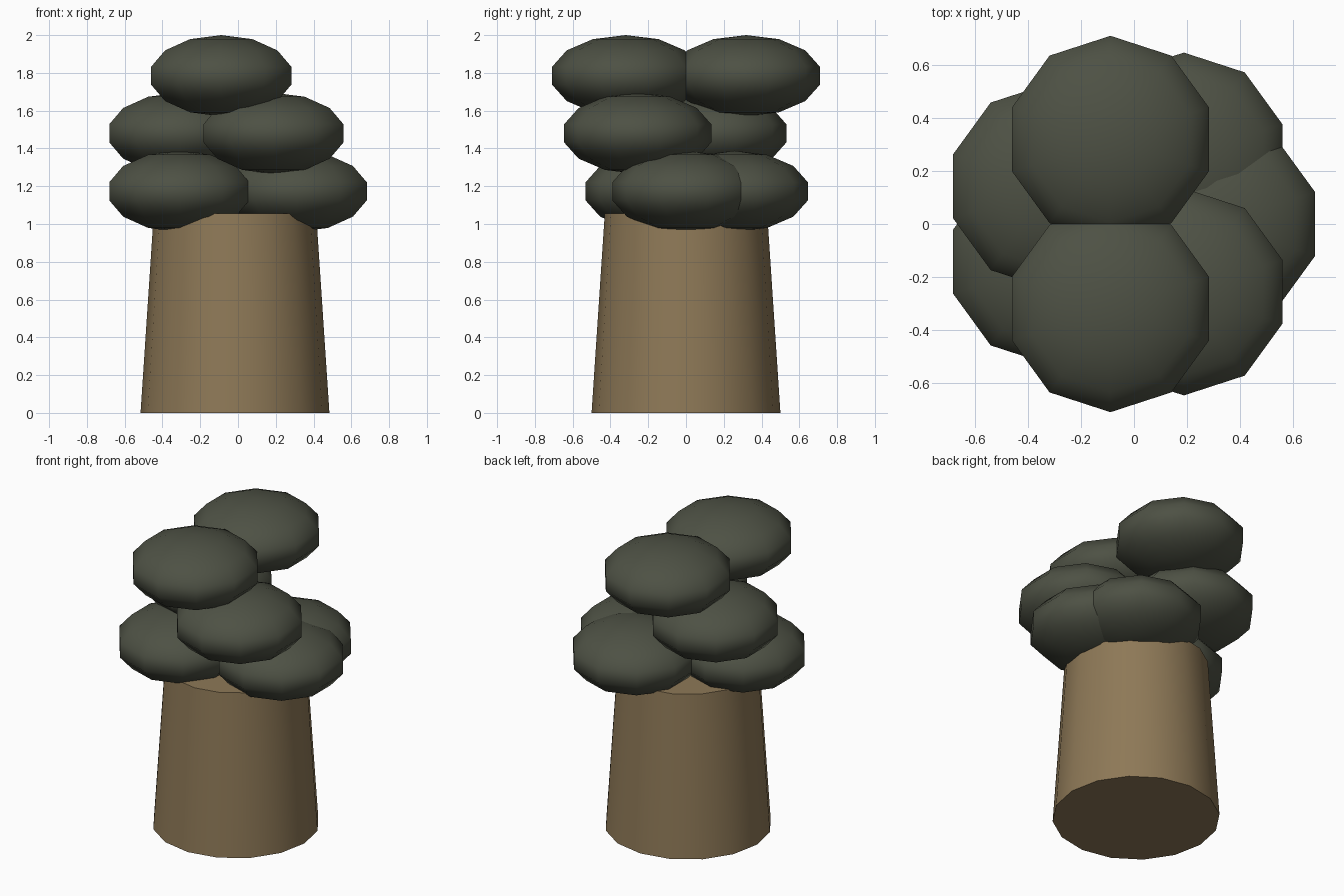
import bpy
import math

if "Cube" in bpy.data.objects:
    bpy.data.objects.remove(bpy.data.objects["Cube"])

CX = -0.016  # trunk axis offset


def material(name, color):
    mat = bpy.data.materials.new(name)
    mat.diffuse_color = (*color, 1.0)
    mat.use_nodes = True
    mat.node_tree.nodes["Principled BSDF"].inputs["Base Color"].default_value = mat.diffuse_color
    return mat


bark = material("bark", (0.27, 0.19, 0.095))
leaves = material("leaves", (0.075, 0.082, 0.058))

# Tapered trunk
bpy.ops.mesh.primitive_cone_add(vertices=16, radius1=0.5, radius2=0.43,
                                depth=1.056, location=(CX, 0, 0.528))
trunk = bpy.context.object
trunk.name = "trunk"
trunk.data.materials.append(bark)
bpy.ops.object.shade_smooth_by_angle(angle=math.radians(40))

# Seven flattened leaf clumps in a ring, at three heights
heights = [1.173, 1.173, 1.785, 1.48, 1.173, 1.785, 1.48]
for i, z in enumerate(heights):
    a = math.tau * i / len(heights)
    bpy.ops.mesh.primitive_uv_sphere_add(
        segments=10, ring_count=7, radius=1.0,
        location=(CX + 0.327 * math.cos(a), 0.327 * math.sin(a), z))
    clump = bpy.context.object
    clump.name = f"leaf_clump_{i + 1}"
    clump.scale = (0.4, 0.4, 0.215)
    clump.data.materials.append(leaves)
    bpy.ops.object.shade_smooth()
